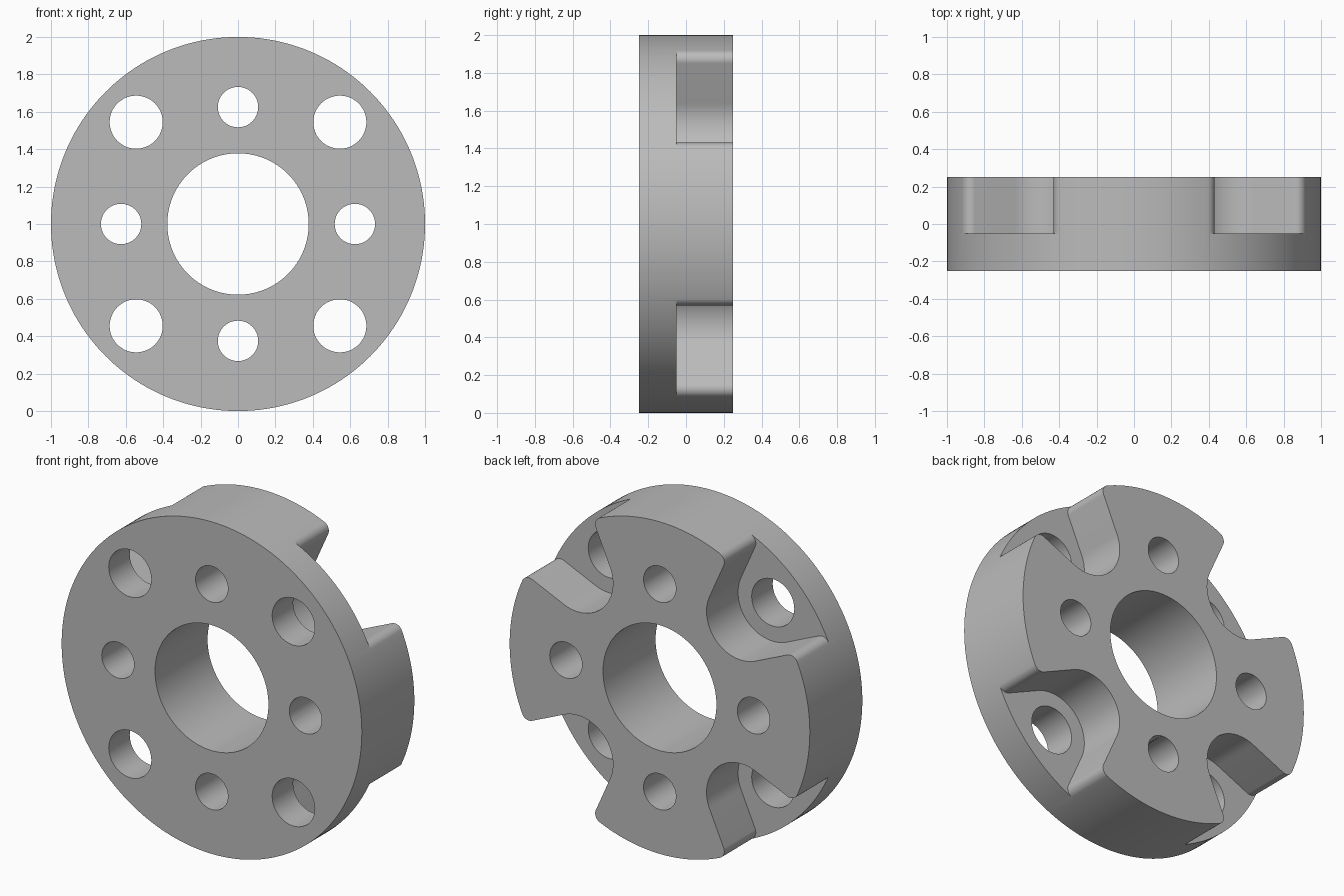
import bpy, bmesh, math
from math import sin, cos, radians, pi
from mathutils import Vector

if "Cube" in bpy.data.objects:
    bpy.data.objects.remove(bpy.data.objects["Cube"], do_unlink=True)

FRONT, BACK, FLOOR = -0.25, 0.25, -0.05   # slot floor lies at FLOOR
CENTRE_Z = 1.0
HOLE_RING = 0.77                          # large holes and slot centres


def prism(name, outline, y0, y1):
    """Extrude a closed (x, z) outline along y."""
    bm = bmesh.new()
    face = bm.faces.new([bm.verts.new((x, y0, z + CENTRE_Z)) for x, z in outline])
    ext = bmesh.ops.extrude_face_region(bm, geom=[face])["geom"]
    bmesh.ops.translate(bm, vec=(0, y1 - y0, 0),
                        verts=[v for v in ext if isinstance(v, bmesh.types.BMVert)])
    bmesh.ops.recalc_face_normals(bm, faces=bm.faces)
    mesh = bpy.data.meshes.new(name)
    bm.to_mesh(mesh)
    bm.free()
    obj = bpy.data.objects.new(name, mesh)
    bpy.context.collection.objects.link(obj)
    return obj


def arc(centre, radius, start, end, steps):
    return [(centre[0] + radius * cos(start + (end - start) * i / steps),
             centre[1] + radius * sin(start + (end - start) * i / steps))
            for i in range(steps + 1)]


def circle(centre, radius, steps):
    return arc(centre, radius, 0, 2 * pi, steps)[:-1]


def polar(radius, angle):
    return (radius * cos(angle), radius * sin(angle))


def slot_outline(angle):
    """Flared slot with a round bottom and rounded corners at the rim."""
    flare, rim_angle, fillet = radians(21), radians(21.4), 0.05
    corner = polar(1 - fillet, rim_angle)
    wall_normal = Vector((-sin(flare), cos(flare)))
    bottom = (Vector(corner) - Vector((HOLE_RING, 0))).dot(wall_normal) - fillet
    half = [polar(1.3, rim_angle)]
    half += arc(corner, fillet, rim_angle, flare - pi / 2, 10)
    half += arc((HOLE_RING, 0), bottom, pi / 2 + flare, pi, 20)
    outline = half + [(a, -p) for a, p in reversed(half[:-1])]
    return [(a * cos(angle) - p * sin(angle), a * sin(angle) + p * cos(angle))
            for a, p in outline]


# Round body
body = prism("flanged_hub", circle((0, 0), 1, 160), FRONT, BACK)

# Cutters: bore, then small holes, large holes and slots in fours
y0, y1 = FRONT - 0.1, BACK + 0.1
cutters = [prism("bore_cutter", circle((0, 0), 0.378, 96), y0, y1)]
for k in range(4):
    square, diagonal = k * pi / 2, k * pi / 2 + pi / 4
    cutters += [
        prism("slot_cutter", slot_outline(diagonal), FLOOR, y1),
        prism("small_hole_cutter", circle(polar(0.625, square), 0.108, 48), y0, y1),
        prism("large_hole_cutter", circle(polar(HOLE_RING, diagonal), 0.142, 48), y0, y1),
    ]

bpy.ops.object.select_all(action="DESELECT")
body.select_set(True)
bpy.context.view_layer.objects.active = body
for cutter in cutters:
    cutter.hide_render = True
    mod = body.modifiers.new("cut", "BOOLEAN")
    mod.operation = "DIFFERENCE"
    mod.solver = "EXACT"
    mod.object = cutter
    bpy.ops.object.modifier_apply(modifier=mod.name)
    bpy.data.objects.remove(cutter, do_unlink=True)

# Plain grey metal
grey = bpy.data.materials.new("metal_grey")
grey.use_nodes = True
colour = (0.5, 0.5, 0.5, 1)
grey.diffuse_color = colour
grey.node_tree.nodes["Principled BSDF"].inputs["Base Color"].default_value = colour
body.data.materials.clear()
body.data.materials.append(grey)

bpy.ops.object.shade_smooth_by_angle(angle=radians(30))
